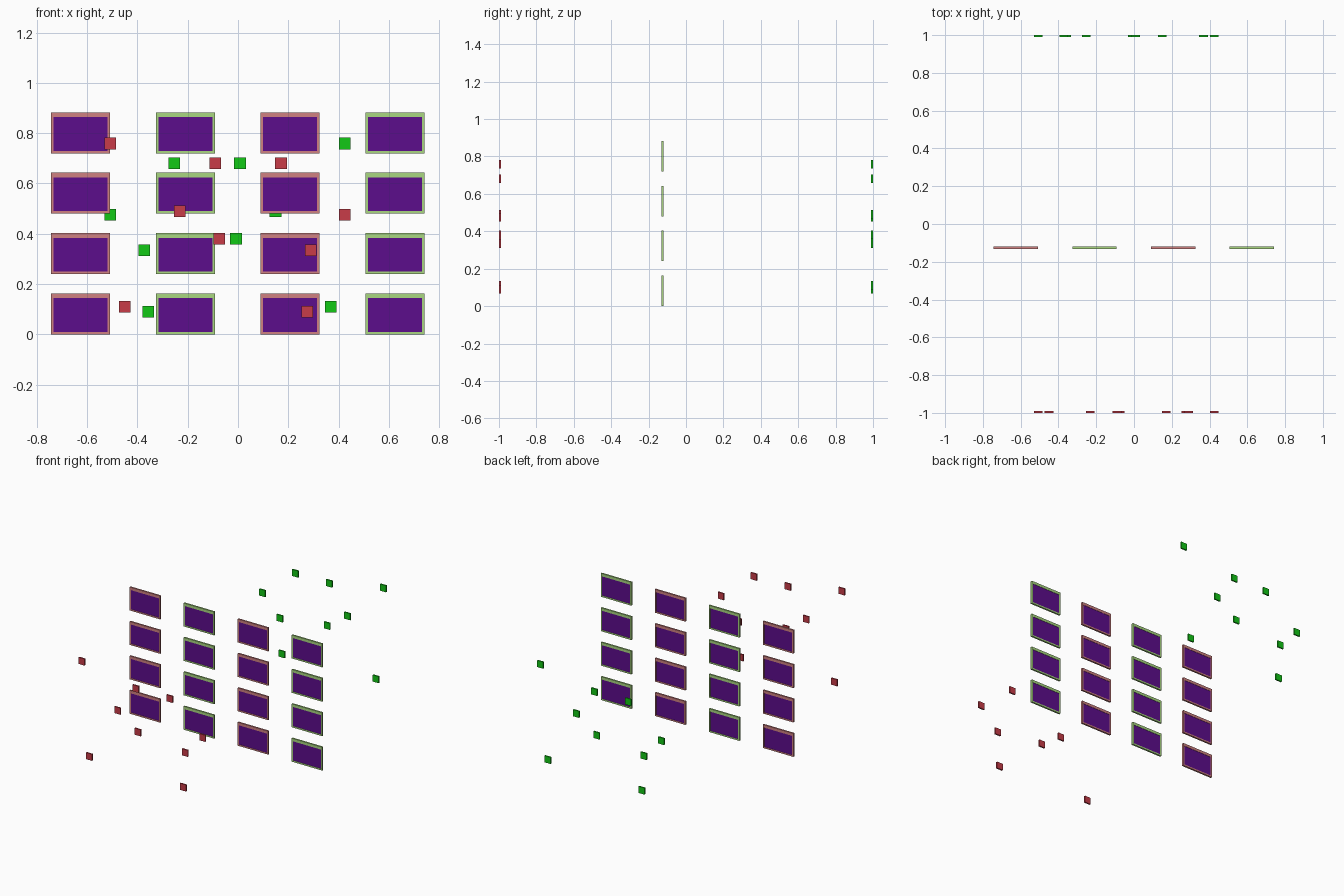
import bpy, bmesh

if "Cube" in bpy.data.objects:
    bpy.data.objects.remove(bpy.data.objects["Cube"])

def material(name, rgb):
    m = bpy.data.materials.new(name)
    m.diffuse_color = (*rgb, 1)
    m.use_nodes = True
    m.node_tree.nodes["Principled BSDF"].inputs["Base Color"].default_value = m.diffuse_color
    return m

PURPLE = material("screen_purple", (0.107, 0.004, 0.262))
PINK = material("frame_pink", (0.63, 0.22, 0.22))
LIME = material("frame_lime", (0.40, 0.68, 0.22))
RED = material("marker_red", (0.58, 0.045, 0.065))
GREEN = material("marker_green", (0.006, 0.58, 0.008))

def add_object(name, bm, mat):
    bmesh.ops.recalc_face_normals(bm, faces=bm.faces)
    me = bpy.data.meshes.new(name)
    bm.to_mesh(me)
    bm.free()
    me.materials.append(mat)
    ob = bpy.data.objects.new(name, me)
    bpy.context.collection.objects.link(ob)
    return ob

def box(name, x, z, w, h, y0, y1, mat):
    bm = bmesh.new()
    bmesh.ops.create_cube(bm, size=1)
    bmesh.ops.scale(bm, vec=(w, y1 - y0, h), verts=bm.verts)
    bmesh.ops.translate(bm, vec=(x, (y0 + y1) / 2, z), verts=bm.verts)
    return add_object(name, bm, mat)

def frame(name, outer, inner, y0, y1, mat):
    # rectangular ring extruded through its depth; rects are (x0, x1, z0, z1)
    bm = bmesh.new()
    def loop(r, y):
        return [bm.verts.new((r[i], y, r[j])) for i, j in ((0, 2), (1, 2), (1, 3), (0, 3))]
    loops = [loop(outer, y0), loop(inner, y0), loop(inner, y1), loop(outer, y1)]
    for a, b in zip(loops, loops[1:] + loops[:1]):
        for i in range(4):
            j = (i + 1) % 4
            bm.faces.new((a[i], a[j], b[j], b[i]))
    return add_object(name, bm, mat)

# Grid of framed screens, frame colour alternating by column
W, H, Y0, Y1 = 0.235, 0.163, -0.132, -0.12
for c in range(4):
    x = -0.626 + c * 0.4167
    for r in range(4):
        z = 0.24 * r
        x0, x1 = x - W / 2, x + W / 2
        inner = (x0 + 0.01, x1 - 0.01, z + 0.01, z + H - 0.019)
        frame(f"screen_frame_{c}_{r}", (x0, x1, z, z + H), inner, Y0, Y1, LIME if c % 2 else PINK)
        box(f"screen_{c}_{r}", x, (inner[2] + inner[3]) / 2, inner[1] - inner[0],
            inner[3] - inner[2], Y0 + 0.002, Y1 - 0.002, PURPLE)

# Red markers in front, green markers mirrored behind
markers = [(-0.507, 0.759), (-0.09, 0.68), (0.171, 0.68), (-0.231, 0.49), (0.425, 0.476),
           (-0.074, 0.381), (0.29, 0.335), (-0.45, 0.11), (0.275, 0.09)]
S = 0.046
for i, (x, z) in enumerate(markers):
    box(f"red_marker_{i}", x, z, S, S, -1, -0.99, RED)
    box(f"green_marker_{i}", -0.082 - x, z, S, S, 0.99, 1, GREEN)
